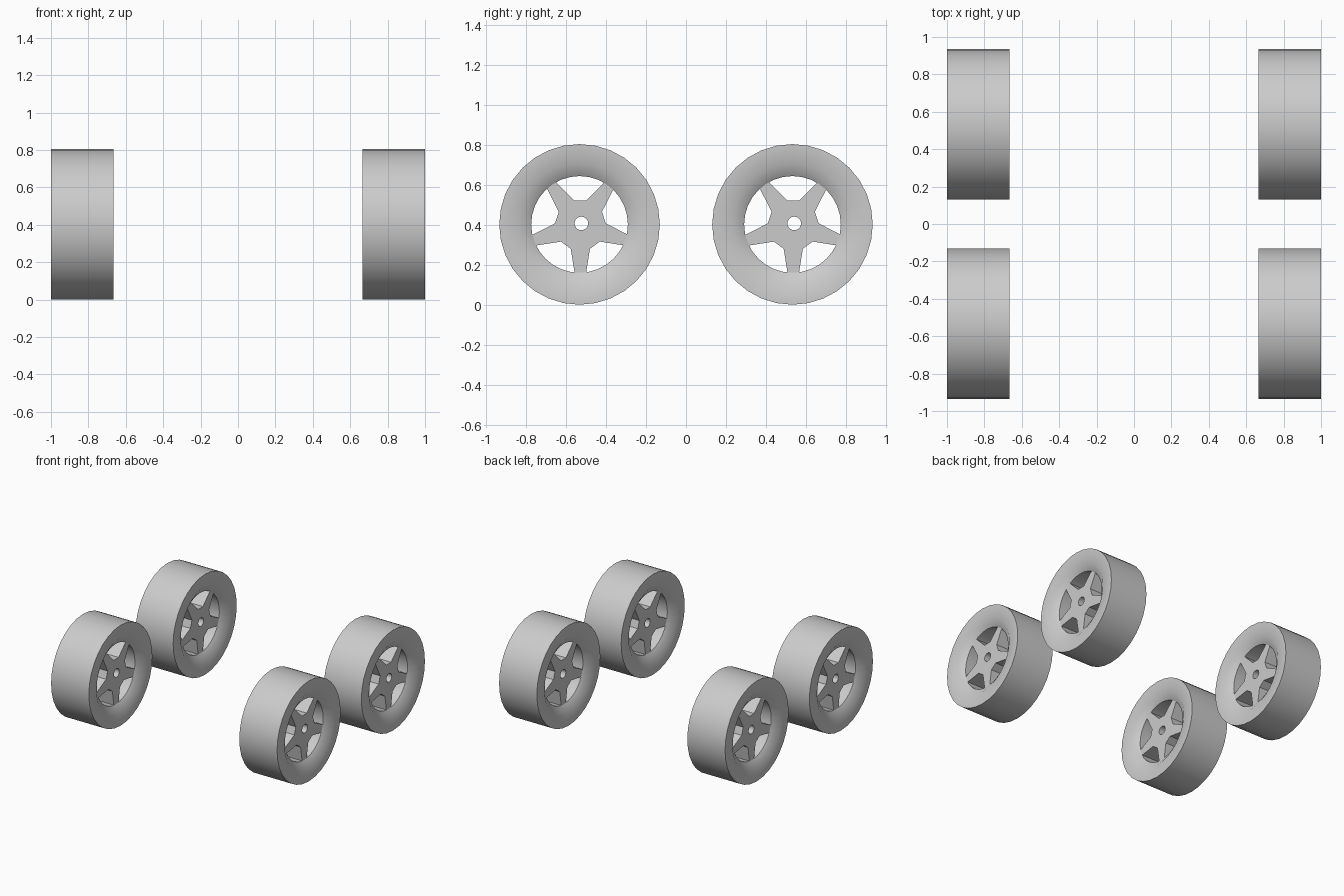
import bpy, bmesh
from math import sin, cos, pi, radians

if "Cube" in bpy.data.objects:
    bpy.data.objects.remove(bpy.data.objects["Cube"])

R, HALF, Y, X = 0.402, 0.167, 0.533, 0.833
DEPTH = 0.042          # recess of the rim face
SEG = 32


def make_mesh(name, bm, angle):
    bmesh.ops.remove_doubles(bm, verts=bm.verts, dist=1e-5)
    bmesh.ops.recalc_face_normals(bm, faces=bm.faces)
    me = bpy.data.meshes.new(name)
    bm.to_mesh(me)
    bm.free()
    ob = bpy.data.objects.new(name, me)
    bpy.context.collection.objects.link(ob)
    bpy.ops.object.select_all(action='DESELECT')
    ob.select_set(True)
    bpy.context.view_layer.objects.active = ob
    bpy.ops.object.shade_smooth_by_angle(angle=radians(angle))
    return ob


def make_tyre():
    # closed cross-section (x, radius) spun round the axle
    side = [(HALF, R), (HALF, 0.305), (HALF - DEPTH, 0.242)]
    profile = side + [(-x, r) for x, r in reversed(side)]
    bm = bmesh.new()
    rings = []
    for i in range(SEG):
        a = 2 * pi * i / SEG
        rings.append([bm.verts.new((x, r * cos(a), r * sin(a))) for x, r in profile])
    n = len(profile)
    for i in range(SEG):
        p, q = rings[i], rings[(i + 1) % SEG]
        for j in range(n):
            k = (j + 1) % n
            bm.faces.new((p[j], p[k], q[k], q[j]))
    return make_mesh("tyre", bm, 40)


def make_rim():
    # five identical sectors: half spoke, hub edge, half spoke, axle hole
    bm = bmesh.new()
    h = HALF - DEPTH
    step = 2 * pi / 5

    def place(a, u, v):
        return (h, u * cos(a) - v * sin(a) + 0.004, u * sin(a) + v * cos(a) - 0.004)

    for s in range(5):
        a = -pi / 2 + s * step
        b = a + step
        pts = [place(a, 0.25, 0), place(a, 0.25, 0.027), place(a, 0.118, 0.048),
               place(b, 0.118, -0.048), place(b, 0.25, -0.027), place(b, 0.25, 0)]
        for t in (4, 3, 2, 1, 0):
            c = a + step * t / 4
            pts.append((h, 0.034 * cos(c) + 0.009, 0.034 * sin(c) + 0.005))
        bm.faces.new([bm.verts.new(p) for p in pts])
    bmesh.ops.remove_doubles(bm, verts=bm.verts, dist=1e-5)
    ext = bmesh.ops.extrude_face_region(bm, geom=bm.faces[:], use_keep_orig=True)
    moved = [v for v in ext["geom"] if isinstance(v, bmesh.types.BMVert)]
    bmesh.ops.translate(bm, verts=moved, vec=(-2 * h, 0, 0))
    return make_mesh("rim", bm, 40)


# four wheels share the same tyre and rim meshes
parts = [make_tyre(), make_rim()]
for part in parts:
    base = part.name
    for side, sx in (("left", -1), ("right", 1)):
        for end, sy in (("front", -1), ("back", 1)):
            ob = part.copy()
            ob.name = f"{end}_{side}_{base}"
            ob.location = (sx * X, sy * Y, R)
            bpy.context.collection.objects.link(ob)
    bpy.data.objects.remove(part)
